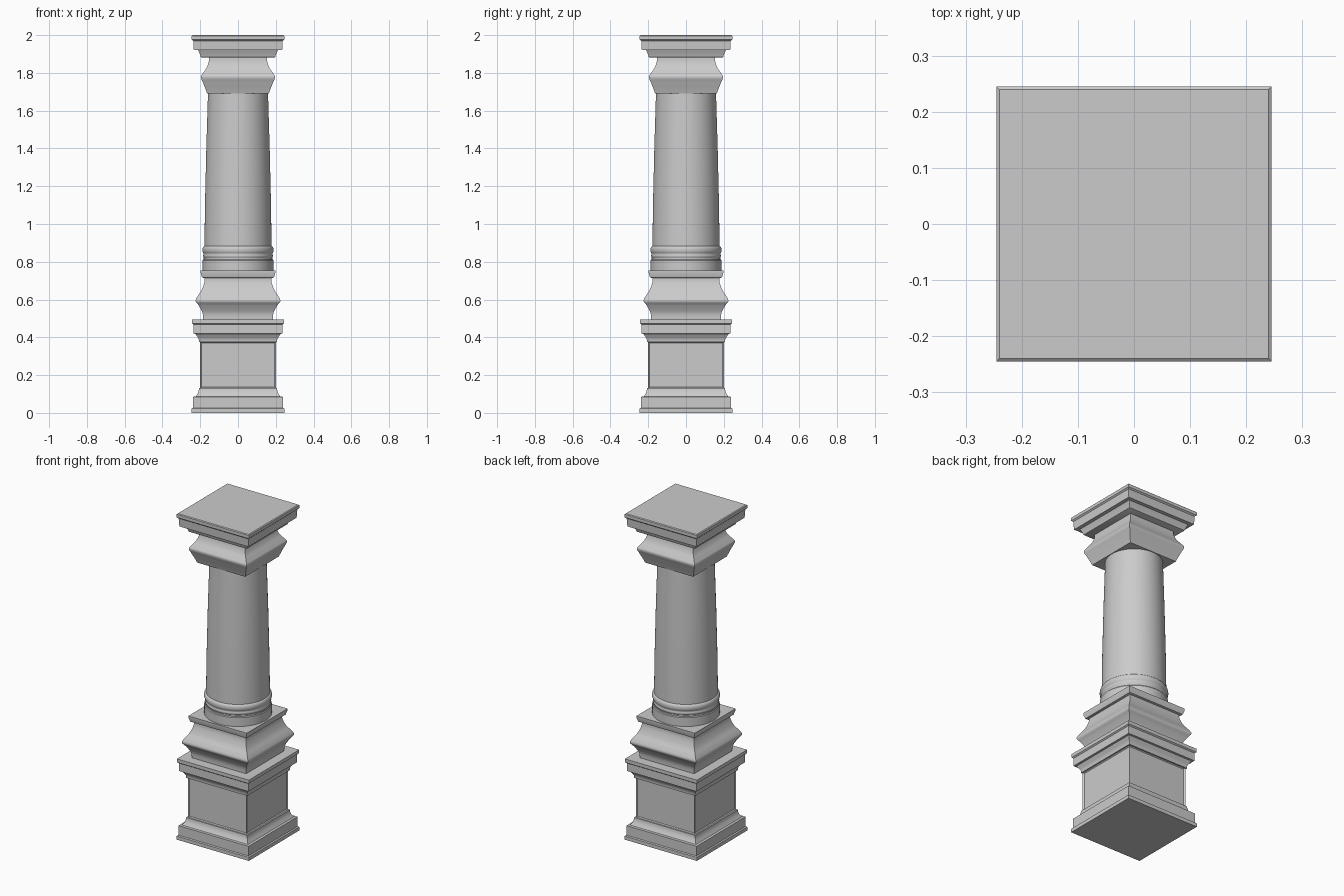
import bpy
import bmesh
import math

cube = bpy.data.objects.get("Cube")
if cube:
    bpy.data.objects.remove(cube, do_unlink=True)

stone = bpy.data.materials.new("grey_stone")
stone.use_nodes = True
GREY = (0.6, 0.6, 0.6, 1)
stone.diffuse_color = GREY
stone.node_tree.nodes["Principled BSDF"].inputs["Base Color"].default_value = GREY


def finish(name, bm, angle=35):
    bmesh.ops.recalc_face_normals(bm, faces=bm.faces)
    mesh = bpy.data.meshes.new(name)
    bm.to_mesh(mesh)
    bm.free()
    mesh.materials.append(stone)
    obj = bpy.data.objects.new(name, mesh)
    bpy.context.collection.objects.link(obj)
    bpy.ops.object.select_all(action='DESELECT')
    obj.select_set(True)
    bpy.context.view_layer.objects.active = obj
    bpy.ops.object.shade_smooth_by_angle(angle=math.radians(angle))
    return obj


def sweep(profile, sides):
    """Stack rings of (half width, height); four sides gives a square block."""
    bm = bmesh.new()
    scale = math.sqrt(2) if sides == 4 else 1
    rings = []
    for r, z in profile:
        ring = []
        for i in range(sides):
            a = 2 * math.pi * (i + 0.5) / sides
            ring.append(bm.verts.new((r * scale * math.cos(a), r * scale * math.sin(a), z)))
        rings.append(ring)
    for low, high in zip(rings, rings[1:]):
        for i in range(sides):
            j = (i + 1) % sides
            bm.faces.new((low[i], low[j], high[j], high[i]))
    bm.faces.new(rings[0][::-1])
    bm.faces.new(rings[-1])
    return bm


def smooth_curve(points, steps=6):
    """Catmull-Rom curve through the profile points."""
    pts = [points[0]] + points + [points[-1]]
    out = [points[0]]
    for a, b, c, d in zip(pts, pts[1:], pts[2:], pts[3:]):
        for s in range(1, steps + 1):
            t = s / steps
            out.append(tuple(
                0.5 * (2 * q + (r - p) * t + (2 * p - 5 * q + 4 * r - s4) * t * t
                       + (3 * q - p - 3 * r + s4) * t ** 3)
                for p, q, r, s4 in zip(a, b, c, d)))
    return out


# Plinth at the foot
finish("plinth", sweep([(.245, 0), (.245, .022), (.238, .026), (.238, .085), (.224, .087),
                        (.212, .105), (.207, .125), (.207, .132), (.199, .132)], 4))

# Pedestal block with a sunken panel on each side
bm = sweep([(.2, .13), (.2, .376)], 4)
sides = [f for f in bm.faces if abs(f.normal.z) < .5]
bmesh.ops.inset_individual(bm, faces=sides, thickness=.05)
bmesh.ops.inset_individual(bm, faces=sides, thickness=.01, depth=-.007)
finish("pedestal_block", bm, 30)

# Pedestal cornice
finish("pedestal_cornice", sweep([(.199, .374), (.207, .374), (.207, .388), (.213, .4), (.225, .418),
                                  (.236, .42), (.236, .468), (.244, .474), (.244, .495)], 4))

# Flared square base below the shaft
bell = smooth_curve([(.184, .494), (.188, .53), (.208, .568), (.224, .592),
                     (.215, .616), (.193, .65), (.178, .69), (.176, .717)])
finish("flared_base", sweep(bell, 4))
finish("flared_base_ledge", sweep([(.185, .715), (.19, .717), (.198, .742), (.198, .753)], 4))

# Round foot ring, bead and tapering shaft
finish("shaft_foot", sweep([(.188, .752), (.188, .807), (.184, .812), (.184, .82)], 64))
bead = smooth_curve([(.18, .818), (.185, .83), (.183, .842), (.188, .855),
                     (.188, .87), (.183, .88), (.177, .884)], 4)
finish("shaft_bead", sweep(bead, 64), 50)
finish("shaft", sweep([(.178, .87), (.175, 1.1), (.168, 1.4), (.159, 1.695)], 64))

# Flared square capital
capital = smooth_curve([(.163, 1.69), (.172, 1.715), (.186, 1.75), (.196, 1.778),
                        (.186, 1.798), (.167, 1.826), (.156, 1.855), (.153, 1.884)])
finish("capital", sweep(capital, 4))

# Top slab with its stepped underside
finish("slab_moulding", sweep([(.193, 1.882), (.197, 1.884), (.201, 1.898), (.212, 1.921)], 4))
finish("top_slab", sweep([(.234, 1.92), (.237, 1.97), (.245, 1.977), (.245, 1.996), (.24, 2)], 4))
